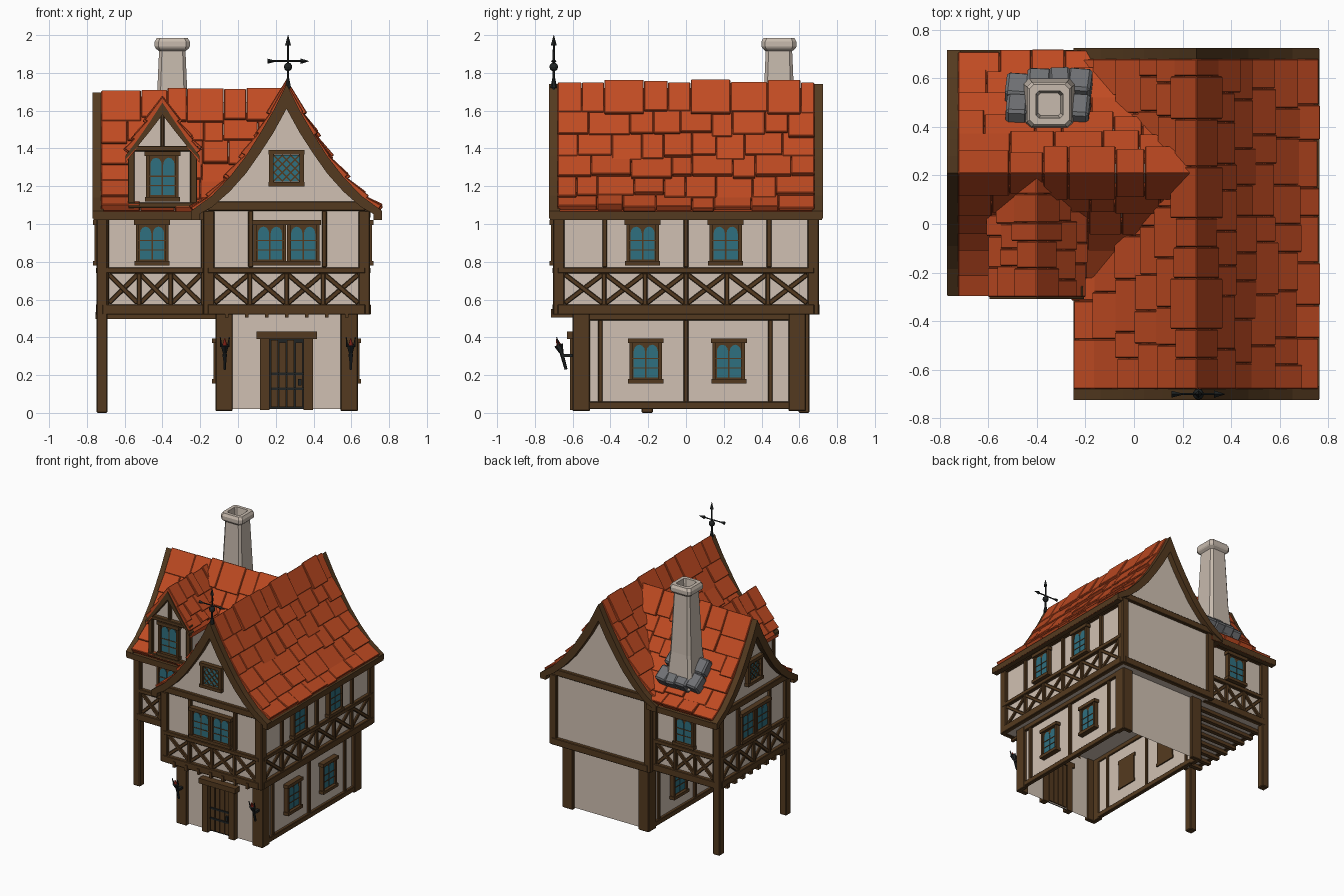
import bpy, bmesh, math, random
from mathutils import Matrix, Vector

random.seed(4)
cube = bpy.data.objects.get("Cube")
if cube:
    bpy.data.objects.remove(cube, do_unlink=True)

COLOURS = {
    "plaster": (0.63, 0.53, 0.445), "timber": (0.088, 0.042, 0.014),
    "roof_tile": (0.53, 0.070, 0.016), "glass": (0.028, 0.16, 0.215),
    "iron": (0.014, 0.017, 0.017), "stone": (0.16, 0.165, 0.175),
    "chimney_render": (0.57, 0.49, 0.42), "ember": (0.45, 0.03, 0.015)}
parts = {}
I = Matrix.Identity(4)


def mesh(part, colour):
    return parts.setdefault(part, (bmesh.new(), colour))[0]


def face(x, y, degrees):
    """Wall frame: local x runs along the wall, -y points outwards."""
    return Matrix.Translation((x, y, 0)) @ Matrix.Rotation(math.radians(degrees), 4, "Z")


def box(part, colour, M, x0, x1, y0, y1, z0, z1):
    c = Matrix.Translation(((x0 + x1) / 2, (y0 + y1) / 2, (z0 + z1) / 2))
    s = Matrix.Diagonal((x1 - x0, y1 - y0, z1 - z0, 1))
    bmesh.ops.create_cube(mesh(part, colour), size=1, matrix=M @ c @ s)


def beam(M, x0, x1, z0, z1, depth=0.022, part="wall_timbers"):
    box(part, "timber", M, x0, x1, -depth, 0.01, z0, z1)


def prism(part, colour, M, pts, y0, y1):
    bm = mesh(part, colour)
    a, b = [[bm.verts.new(M @ Vector((u, y, z))) for u, z in pts] for y in (y0, y1)]
    bm.faces.new(a)
    bm.faces.new(b[::-1])
    for i in range(len(pts)):
        j = (i + 1) % len(pts)
        bm.faces.new((a[j], a[i], b[i], b[j]))


def cone(part, colour, p, q, r1, r2, sides=6):
    p, q = Vector(p), Vector(q)
    rot = (q - p).to_track_quat("Z", "Y").to_matrix().to_4x4()
    bmesh.ops.create_cone(mesh(part, colour), cap_ends=True, segments=sides, radius1=r1, radius2=r2,
                          depth=(q - p).length, matrix=Matrix.Translation((p + q) / 2) @ rot)


def bar(M, u, z, length, width, degrees, depth, part="wall_timbers"):
    R = M @ Matrix.Translation((u, 0, z)) @ Matrix.Rotation(math.radians(degrees), 4, "Y")
    beam(R, -length / 2, length / 2, -width / 2, width / 2, depth, part)


def window(M, u, z, w=0.17, h=0.24):
    wp = "window_frames"
    beam(M, u - w / 2, u + w / 2, z, z + h, 0.02, wp)
    for s in (-1, 1):
        e = u + s * (w / 2 - 0.008)
        beam(M, e - 0.009, e + 0.009, z, z + h, 0.034, wp)
        c, r, spring = u + s * 0.034, 0.030, z + h - 0.07
        arc = [(c + r * math.cos(k * math.pi / 6), spring + 1.2 * r * math.sin(k * math.pi / 6)) for k in range(7)]
        prism("window_panes", "glass", M, [(c - r, z + 0.033), (c + r, z + 0.033)] + arc, -0.024, -0.016)
    for k in (1, 2):
        beam(M, u - w / 2, u + w / 2, z + 0.03 + k * 0.05, z + 0.036 + k * 0.05, 0.027, wp)
    beam(M, u - w / 2 - 0.01, u + w / 2 + 0.01, z + h - 0.026, z + h, 0.042, wp)
    beam(M, u - w / 2 - 0.008, u + w / 2 + 0.008, z, z + 0.024, 0.042, wp)


def lattice_window(M, z, a=0.07):
    box("window_panes", "glass", M, -a, a, -0.012, 0, z - a, z + a)
    for s in (-1, 1):
        beam(M, s * 0.08 - 0.012, s * 0.08 + 0.012, z - 0.09, z + 0.09, 0.03, "window_frames")
        beam(M, -0.095, 0.095, z + s * 0.085 - 0.012, z + s * 0.085 + 0.012, 0.034, "window_frames")
        for c in (-0.09, -0.045, 0, 0.045, 0.09):
            bar(M, c / 2, z - s * c / 2, 1.414 * (2 * a - abs(c)), 0.007, s * 45 - 90, 0.018, "window_frames")


def upper_wall(M, half, panels, studs=(), wins=(), top=1.03):
    for s in (-1, 1):
        e = s * (half - 0.007)
        beam(M, e - 0.029, e + 0.029, 0.52, 1.07, 0.025)
    beam(M, -half, half, 0.52, 0.575, 0.028)
    beam(M, -half, half, top, top + 0.05, 0.026)
    if panels:
        beam(M, -half, half, 0.738, 0.77, 0.027)
    a, step = -half + 0.03, (2 * half - 0.06) / max(panels, 1)
    for k in range(panels):
        c = a + (k + 0.5) * step
        tilt = math.degrees(math.atan2(0.165, step))
        for s in (-1, 1):
            bar(M, c, 0.657, math.hypot(0.165, step) - 0.02, 0.025, s * tilt, 0.016 + s * 0.002)
        if k:
            beam(M, a + k * step - 0.012, a + k * step + 0.012, 0.57, 0.74)
    for u in studs:
        beam(M, u - 0.013, u + 0.013, 0.77, top)
    for u in wins:
        window(M, u, 0.78)


def ground_wall(M, half, studs=(), wins=(), framed=True):
    for s in (-1, 1):
        e = s * (half - 0.022)
        beam(M, e - 0.045, e + 0.045, 0.01, 0.53, 0.025)
    if framed:
        beam(M, -half, half, 0.02, 0.06)
        beam(M, -half, half, 0.49, 0.53)
    for u in studs:
        beam(M, u - 0.012, u + 0.012, 0.05, 0.5, 0.018)
    for u in wins:
        window(M, u, 0.155)


def mirrored(half_pts):
    return [(-u, z) for u, z in half_pts[:0:-1]] + list(half_pts)


def gable_body(M, P, half, base, shoulder, length):
    inner = [(u, z - 0.05) for u, z in P if u < half - 0.02] + [(half, shoulder), (half, base)]
    prism("plaster_walls", "plaster", M, mirrored(inner), 0, length)


def verge(M, P, thick, y0, y1):
    under = [(u, z - thick * (1 - 0.68 * u / P[-1][0])) for u, z in P]
    prism("verge_boards", "timber", M, mirrored(P) + mirrored(under)[::-1], y0, y1)


def tiled_roof(M, P, length, widths, valley=0):
    """Rows of tiles; with valley=1 each row stops where it meets a crossing roof."""
    deck = [(u, z - 0.02) for u, z in P]
    low = [(u, z - 0.05) for u, z in P]
    prism("roof_deck", "roof_tile", M, mirrored(deck) + mirrored(low)[::-1], 0, length - 0.39 * valley)
    for i in range(len(P) - 1):
        a, b = Vector(P[i]), Vector(P[i + 1])
        t = (b - a).normalized()
        n = Vector((-t.y, t.x))
        run = length - valley * max(0, a.x - 0.02)
        for s in ((1,) if i == 0 else (-1, 1)):
            y = 0.0
            while y < run - 0.02:
                end = y + random.uniform(*widths)
                end = run if run - end < 0.06 else end
                lift, slip = random.uniform(0.012, 0.034), random.uniform(0, 0.035)
                if i == len(P) - 2:
                    slip = -0.4 * slip - 0.006
                e = b + t * slip
                if i == 0:
                    # bent ridge cap
                    prof = mirrored([(0, a.y + lift * 0.9), tuple(e + n * lift)])
                    prof += mirrored([(0, a.y - 0.04), tuple(e - n * 0.012)])[::-1]
                else:
                    pts = (a - t * 0.03 + n * 0.004, e + n * lift, e - n * 0.012, a - t * 0.03 - n * 0.02)
                    prof = [(s * p.x, p.y) for p in pts]
                prism("roof_tiles", "roof_tile", M, prof, y + 0.001, end - 0.001)
                y = end


# Main gabled block and cross wing
MAIN = [(0, 1.74), (0.07, 1.60), (0.14, 1.48), (0.215, 1.36), (0.3, 1.25), (0.395, 1.15), (0.505, 1.07)]
WING = [(u, z - 0.045 * (1 - u / 0.505)) for u, z in MAIN]
H = 0.418
front, wing_end = face(0.257, -0.68, 0), face(-0.725, 0.21, -90)
for M, P, body, roof, valley, eave in ((front, MAIN, 1.36, 1.36, 0, 1.4), (wing_end, WING, 0.9, 0.96, 1, 0.57)):
    gable_body(M, P, H, 0.525, 1.08, body)
    tiled_roof(M, P, roof, (0.1, 0.22), valley)
    verge(M, P, 0.13, -0.045, 0.012)
    for s in (-1, 1):
        box("eave_boards", "timber", M, s * 0.483 - 0.023, s * 0.483 + 0.023, -0.04, eave, 1.022, 1.066)
    upper_wall(M, H, 4, (-0.19, 0.2), (-0.088, 0.088), 1.07)
    lattice_window(M, 1.295)
verge(front, MAIN, 0.13, 1.348, 1.405)

# Remaining upper walls
upper_wall(face(0.257, 0.68, 180), H, 0, top=1.07)
upper_wall(face(0.675, 0, 90), 0.68, 6, (-0.43, 0, 0.44), (-0.23, 0.21))
upper_wall(face(-0.16, -0.444, -90), 0.235, 2)
upper_wall(face(-0.44, -0.208, 0), 0.28, 3, (), (-0.015,))
upper_wall(face(-0.44, 0.628, 180), 0.28, 3, (), (0.0,))

# Ground floor, open underneath
box("ground_floor_walls", "plaster", I, -0.095, 0.61, -0.575, 0.61, 0.02, 0.53)
shell = mesh("ground_floor_walls", "plaster")
bmesh.ops.delete(shell, geom=[min(shell.faces, key=lambda f: f.calc_center_median().z)], context="FACES_ONLY")
door_wall = face(0.257, -0.575, 0)
ground_wall(door_wall, 0.353, framed=False)
ground_wall(face(0.257, 0.61, 180), 0.353, framed=False)
for x, turn in ((0.61, 90), (-0.095, -90)):
    ground_wall(face(x, 0.017, turn), 0.593, (-0.47, -0.017, 0.43), (-0.23, 0.21))

# Wing posts and joists
for y in (-0.205, 0.625):
    box("wing_posts", "timber", I, -0.75, -0.69, y - 0.03, y + 0.03, 0, 1.06)
for k in range(8):
    y = -0.13 + k * 0.097
    box("wing_joists", "timber", I, -0.755, -0.1, y - 0.016, y + 0.016, 0.498, 0.535)
for k in range(7):
    x = -0.06 + k * 0.106
    box("front_joists", "timber", I, x - 0.01, x + 0.01, -0.715, -0.57, 0.505, 0.55)

# Door
box("door_gaps", "iron", door_wall, -0.09, 0.09, -0.008, 0, 0.02, 0.4)
for k in range(4):
    u = -0.064 + k * 0.043
    beam(door_wall, u - 0.0185, u + 0.0185, 0.03, 0.385 - 0.012 * (k % 2), 0.018, "door_planks")
for s in (-1, 1):
    beam(door_wall, s * 0.115 - 0.025, s * 0.115 + 0.025, 0.015, 0.4, 0.04, "door_frame")
beam(door_wall, -0.16, 0.16, 0.392, 0.432, 0.055, "door_frame")
for z in (0.12, 0.2):
    box("door_hinges", "iron", door_wall, -0.08, 0.09, -0.024, 0, z, z + 0.014)
box("door_handle", "iron", door_wall, 0.06, 0.08, -0.035, 0, 0.145, 0.18)

# Torches
for x in (-0.07, 0.597):
    cone("torches", "iron", (x, -0.635, 0.23), (x, -0.665, 0.34), 0.008, 0.011)
    cone("torches", "iron", (x, -0.66, 0.32), (x, -0.675, 0.36), 0.012, 0.024)
    box("torches", "iron", I, x - 0.012, x + 0.012, -0.65, -0.59, 0.295, 0.312)
    for s in (-1, 1):
        cone("torches", "iron", (x + s * 0.018, -0.67, 0.35), (x + s * 0.024, -0.685, 0.4), 0.007, 0.003, 4)
    cone("torch_embers", "ember", (x, -0.672, 0.355), (x, -0.685, 0.392), 0.014, 0.004)

# Dormer, its tiles reaching over the front boards
DORMER = [(0, 1.655), (0.065, 1.555), (0.13, 1.46), (0.195, 1.375)]
dormer = face(-0.4, -0.265, 0)
gable_body(dormer, DORMER, 0.17, 1.07, 1.37, 0.4)
tiled_roof(face(-0.4, -0.302, 0), DORMER, 0.5, (0.07, 0.14))
verge(dormer, [(u, z - 0.012) for u, z in DORMER], 0.065, -0.043, 0.01)
for s in (-1, 1):
    beam(dormer, s * 0.165 - 0.018, s * 0.165 + 0.018, 1.08, 1.4)
    box("dormer_sides", "timber", dormer, s * 0.172 - 0.01, s * 0.172 + 0.01, 0, 0.25, 1.34, 1.37)
beam(dormer, -0.19, 0.19, 1.385, 1.413, 0.035)
beam(dormer, -0.18, 0.18, 1.085, 1.115, 0.03)
beam(dormer, -0.01, 0.01, 1.4, 1.6)
window(dormer, 0, 1.12, 0.17, 0.265)

# Chimney: chamfered square rings, with an open flue
bm, rings = mesh("chimney", "chimney_render"), []
for r, z in ((0.115, 1.2), (0.09, 1.46), (0.07, 1.915), (0.088, 1.93), (0.093, 1.94),
             (0.093, 1.965), (0.082, 1.985), (0.056, 1.985), (0.046, 1.92)):
    c = r * 0.78
    loop = [(r, -c), (r, c), (c, r), (-c, r), (-r, c), (-r, -c), (-c, -r), (c, -r)]
    rings.append([bm.verts.new((-0.348 + x, 0.492 + y, z)) for x, y in loop])
for lo, hi in zip(rings, rings[1:]):
    for k in range(8):
        bm.faces.new((lo[k], lo[(k + 1) % 8], hi[(k + 1) % 8], hi[k]))
bm.faces.new(rings[0][::-1])
bm.faces.new(rings[-1])

# Stones around the chimney foot
for x, y, z, w in ((-0.48, 0.465, 1.34, 0.045), (-0.475, 0.55, 1.25, 0.052), (-0.39, 0.57, 1.25, 0.05),
                   (-0.305, 0.575, 1.25, 0.045), (-0.225, 0.57, 1.25, 0.05), (-0.225, 0.465, 1.34, 0.042)):
    tilt = Matrix.Rotation(math.radians(-45 + random.uniform(-6, 6)), 4, "X")
    S = Matrix.Translation((x, y, z)) @ tilt @ Matrix.Rotation(random.uniform(-0.12, 0.12), 4, "Z")
    box("chimney_stones", "stone", S, -w, w, -0.06, 0.06, -0.07, 0.05)

# Weathervane
wx, wy = 0.265, -0.7
vane = "weathervane"
cone(vane, "iron", (wx, wy, 1.71), (wx, wy, 1.96), 0.008, 0.005)
cone(vane, "iron", (wx, wy, 1.72), (wx, wy, 1.77), 0.018, 0.008)
cone(vane, "iron", (wx, wy, 1.945), (wx, wy, 2.0), 0.016, 0.001, 4)
cone(vane, "iron", (wx - 0.09, wy, 1.862), (wx + 0.09, wy, 1.862), 0.005, 0.005)
cone(vane, "iron", (wx + 0.065, wy, 1.862), (wx + 0.11, wy, 1.862), 0.015, 0.001, 4)
cone(vane, "iron", (wx - 0.11, wy, 1.862), (wx - 0.07, wy, 1.862), 0.014, 0.004, 4)
bmesh.ops.create_uvsphere(mesh(vane, "iron"), u_segments=10, v_segments=6, radius=0.023,
                          matrix=Matrix.Translation((wx, wy, 1.832)))

# Materials and objects
materials = {}
for name, rgb in COLOURS.items():
    m = materials[name] = bpy.data.materials.new(name)
    m.use_nodes = True
    m.diffuse_color = (*rgb, 1)
    bsdf = m.node_tree.nodes["Principled BSDF"]
    bsdf.inputs["Base Color"].default_value = (*rgb, 1)
    bsdf.inputs["Roughness"].default_value = 0.9
BEVELS = {"roof_tiles": 0.004, "wall_timbers": 0.004, "wing_posts": 0.006, "chimney_stones": 0.012}
for name, (bm, colour) in parts.items():
    bmesh.ops.recalc_face_normals(bm, faces=bm.faces)
    data = bpy.data.meshes.new(name)
    bm.to_mesh(data)
    bm.free()
    data.materials.append(materials[colour])
    obj = bpy.data.objects.new(name, data)
    bpy.context.scene.collection.objects.link(obj)
    if name in BEVELS:
        mod = obj.modifiers.new("Worn edges", "BEVEL")
        mod.width, mod.segments, mod.limit_method = BEVELS[name], 1, "ANGLE"
